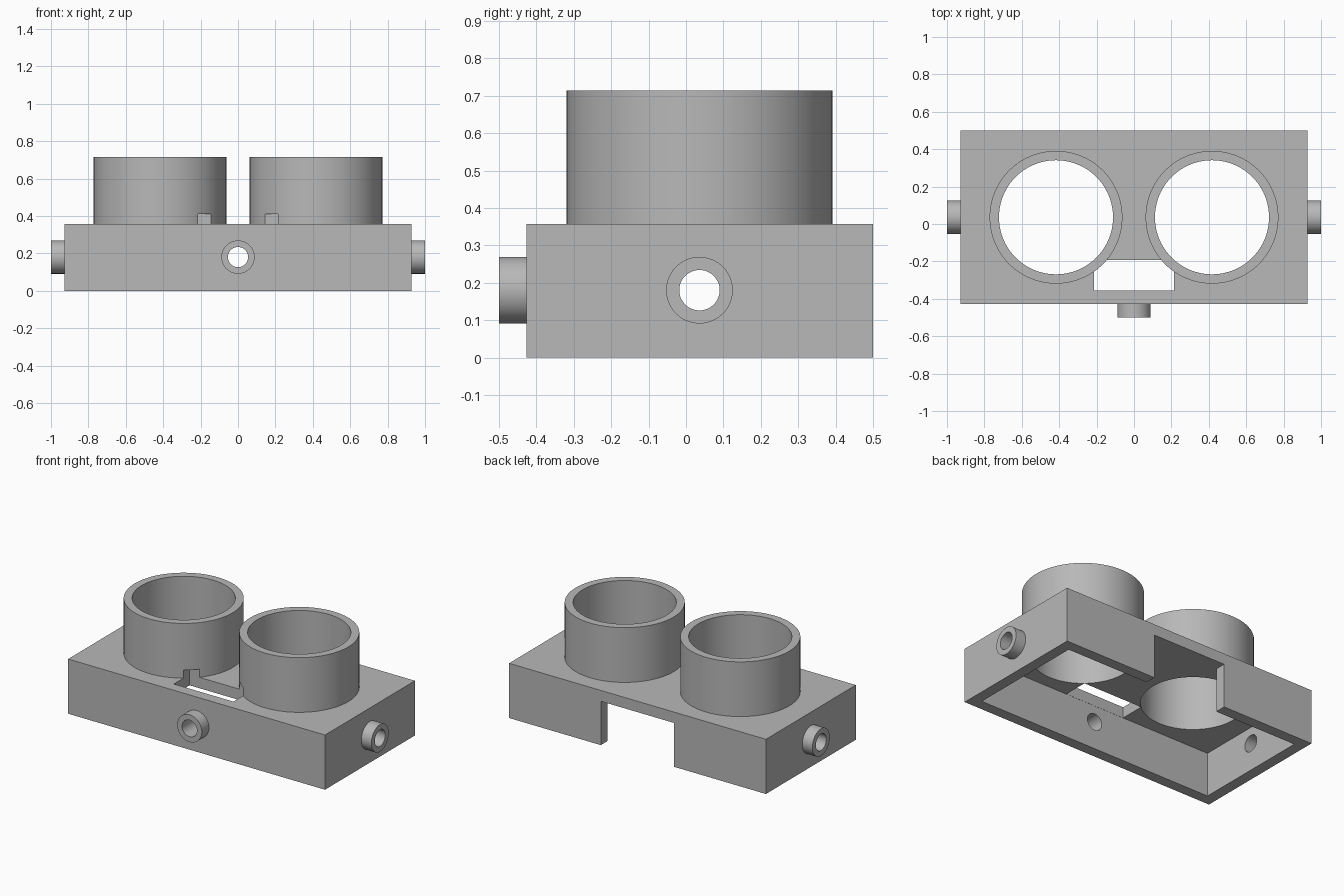
import bpy, math
from mathutils import Matrix, Vector

cube = bpy.data.objects.get("Cube")
if cube:
    bpy.data.objects.remove(cube, do_unlink=True)

# Main dimensions
HALF_X, FRONT, BACK, TOP = 0.927, -0.427, 0.5, 0.357
WALL = 0.071
BARREL_X, BARREL_Y, BARREL_TOP = 0.417, 0.036, 0.714
BARREL_R, BORE_R = 0.355, 0.305
PORT_R, PORT_BORE, PORT_Z, PORT_LEN = 0.089, 0.054, 0.18, 0.073

grey = bpy.data.materials.new("plain grey")
grey.use_nodes = True
colour = (0.48, 0.48, 0.48, 1)
grey.diffuse_color = colour
grey.node_tree.nodes["Principled BSDF"].inputs["Base Color"].default_value = colour


def box(name, low, high):
    low, high = Vector(low), Vector(high)
    bpy.ops.mesh.primitive_cube_add(size=1)
    ob = bpy.context.object
    ob.name = name
    ob.data.transform(Matrix.Translation((low + high) / 2) @ Matrix.Diagonal((*(high - low), 1)))
    ob.data.materials.append(grey)
    return ob


def rod(name, start, end, radius, sides=96):
    start, end = Vector(start), Vector(end)
    axis = end - start
    bpy.ops.mesh.primitive_cylinder_add(vertices=sides, radius=radius, depth=axis.length)
    ob = bpy.context.object
    ob.name = name
    turn = axis.to_track_quat('Z', 'Y').to_matrix().to_4x4()
    ob.data.transform(Matrix.Translation((start + end) / 2) @ turn)
    ob.data.materials.append(grey)
    return ob


def cut(target, cutter):
    bpy.ops.object.select_all(action='DESELECT')
    bpy.context.view_layer.objects.active = target
    target.select_set(True)
    mod = target.modifiers.new("cut", 'BOOLEAN')
    mod.operation, mod.solver, mod.object = 'DIFFERENCE', 'EXACT', cutter
    bpy.ops.object.modifier_apply(modifier=mod.name)
    bpy.data.objects.remove(cutter, do_unlink=True)


def smooth(ob):
    bpy.ops.object.select_all(action='DESELECT')
    bpy.context.view_layer.objects.active = ob
    ob.select_set(True)
    bpy.ops.object.shade_smooth_by_angle(angle=math.radians(30))


def slot():
    return box("slot_cutter", (-0.215, FRONT + WALL + 0.001, 0.2), (0.215, -0.192, 0.41))


# Hollow case, open underneath, with a gap in the back wall
case = box("case", (-HALF_X, FRONT, 0), (HALF_X, BACK, TOP))
cut(case, box("cavity_cutter", (-HALF_X + WALL, FRONT + WALL, -0.1),
              (HALF_X - WALL, BACK - WALL, TOP - WALL)))
cut(case, box("back_gap_cutter", (-0.265, 0.4, -0.1), (0.265, 0.6, TOP - WALL)))
cut(case, slot())

# Two open barrels on the top, notched by the slot
for side, name in ((1, "left"), (-1, "right")):
    x = side * BARREL_X
    barrel = rod(name + "_barrel", (x, BARREL_Y, TOP), (x, BARREL_Y, BARREL_TOP), BARREL_R)
    for part in (barrel, case):
        cut(part, rod("bore_cutter", (x, BARREL_Y, 0.1), (x, BARREL_Y, 0.9), BORE_R))
    cut(barrel, slot())
    smooth(barrel)

# Short tubular ports on the front and both ends
ports = (("front_port", (0, FRONT, PORT_Z), (0, -1, 0)),
         ("left_port", (HALF_X, BARREL_Y, PORT_Z), (1, 0, 0)),
         ("right_port", (-HALF_X, BARREL_Y, PORT_Z), (-1, 0, 0)))
for name, base, direction in ports:
    base, direction = Vector(base), Vector(direction)
    port = rod(name, base, base + direction * PORT_LEN, PORT_R, 64)
    for part in (port, case):
        cut(part, rod("port_cutter", base - direction * 0.1, base + direction * 0.2, PORT_BORE, 64))
    smooth(port)

smooth(case)
